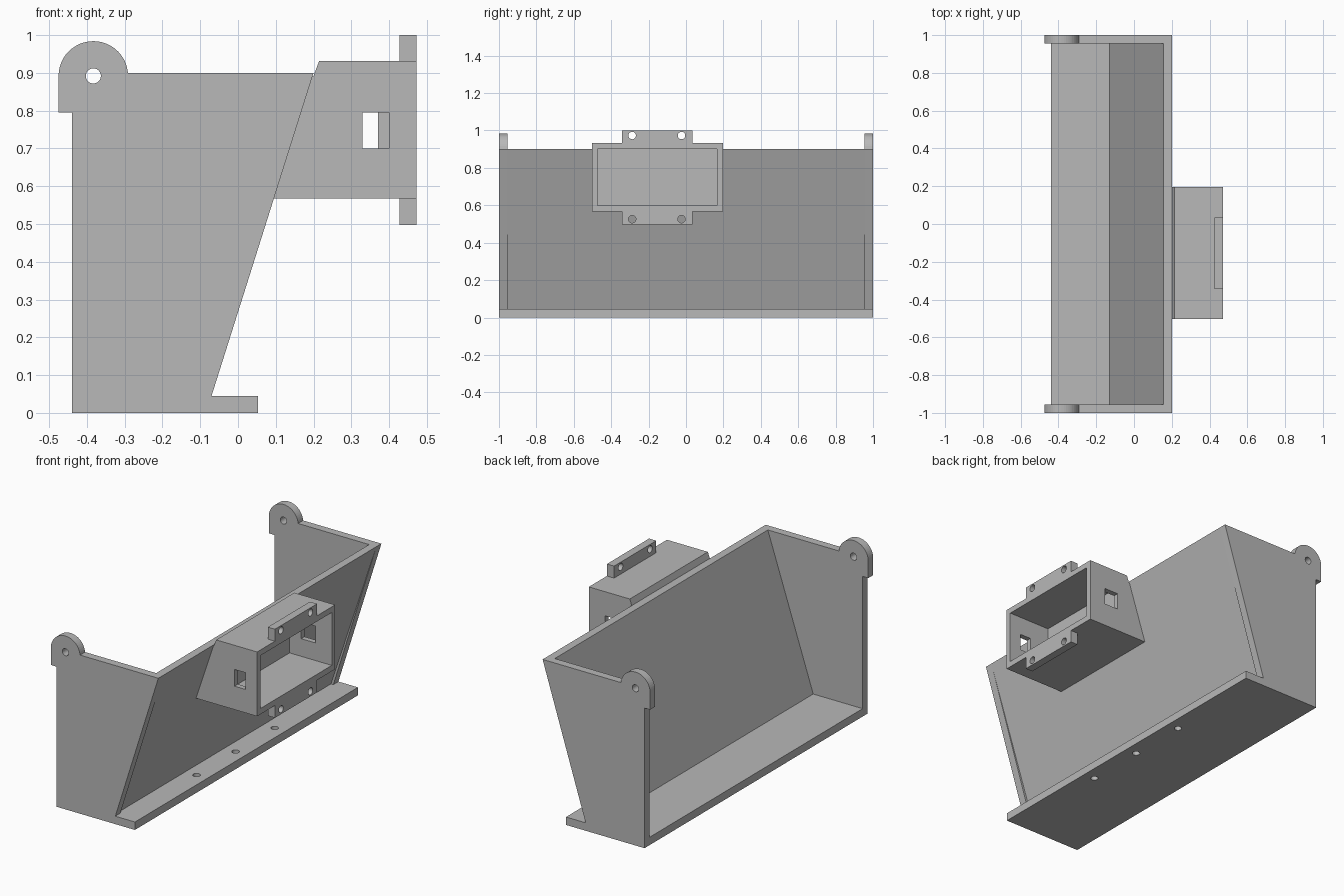
import bpy, bmesh, math
from mathutils import Vector

cube = bpy.data.objects.get("Cube")
if cube:
    bpy.data.objects.remove(cube, do_unlink=True)

grey = bpy.data.materials.new("plain grey")
grey.use_nodes = True
grey.diffuse_color = (0.48, 0.48, 0.48, 1)
grey.node_tree.nodes["Principled BSDF"].inputs["Base Color"].default_value = grey.diffuse_color


def prism(name, outline, start, depth):
    """Extrude a closed outline of 3D points along a depth vector."""
    bm = bmesh.new()
    face = bm.faces.new([bm.verts.new(Vector(p) + Vector(start)) for p in outline])
    out = bmesh.ops.extrude_face_region(bm, geom=[face])
    bmesh.ops.translate(bm, verts=[g for g in out["geom"] if isinstance(g, bmesh.types.BMVert)], vec=depth)
    bmesh.ops.recalc_face_normals(bm, faces=bm.faces)
    mesh = bpy.data.meshes.new(name)
    bm.to_mesh(mesh)
    bm.free()
    mesh.materials.append(grey)
    obj = bpy.data.objects.new(name, mesh)
    bpy.context.collection.objects.link(obj)
    return obj


def along_y(name, xz, y0, y1):
    return prism(name, [(x, 0, z) for x, z in xz], (0, y0, 0), (0, y1 - y0, 0))


def block(name, x0, x1, y0, y1, z0, z1):
    return along_y(name, [(x0, z0), (x1, z0), (x1, z1), (x0, z1)], y0, y1)


def drill(center, axis, length, radius=0.02, sides=32):
    """Round cutter centred on a point, running along one axis."""
    direction = Vector([float(i == axis) for i in range(3)])
    u, v = [Vector([float(i == k) for i in range(3)]) for k in range(3) if k != axis]
    ring = [radius * (math.cos(t) * u + math.sin(t) * v)
            for t in (2 * math.pi * i / sides for i in range(sides))]
    return prism("hole_cutter", ring, Vector(center) - direction * length / 2, direction * length)


def combine(obj, others, operation):
    """Apply booleans one after another and remove the other objects."""
    for other in others:
        mod = obj.modifiers.new("combine", 'BOOLEAN')
        mod.operation, mod.solver, mod.object = operation, 'EXACT', other
        graph = bpy.context.evaluated_depsgraph_get()
        mesh = bpy.data.meshes.new_from_object(obj.evaluated_get(graph))
        obj.modifiers.clear()
        obj.data = mesh
        bpy.data.objects.remove(other, do_unlink=True)


def merge_flat(obj):
    bm = bmesh.new()
    bm.from_mesh(obj.data)
    bmesh.ops.remove_doubles(bm, verts=bm.verts, dist=0.0002)
    bmesh.ops.dissolve_limit(bm, angle_limit=math.radians(0.5), verts=bm.verts, edges=bm.edges)
    bm.to_mesh(obj.data)
    bm.free()


# Side plates with rounded hinge ears
WALL = 0.045
EAR_X, EAR_Z, EAR_R = -0.383, 0.892, 0.092
arc = [(EAR_X + EAR_R * math.cos(t), EAR_Z + EAR_R * math.sin(t))
       for t in (math.pi * i / 24 for i in range(25))]
side = [(-0.44, 0), (0.053, 0), (0.053, WALL), (-0.07, WALL), (0.2, 0.9), (-0.291, 0.9)]
side += arc[1:] + [(-0.475, 0.795), (-0.44, 0.795)]
plates = [along_y("side_plate", side, *span) for span in ((-1, WALL - 1), (1 - WALL, 1))]

# Tray body: floor with mounting lip, sloping wall, side plates
tray = block("tray_body", -0.44, 0.053, -0.98, 0.98, 0, WALL)
slope = [(-0.145, 0), (-0.1, 0), (0.2, 0.9), (0.155, 0.9)]
wall = along_y("sloping_wall", slope, -0.98, 0.98)
combine(tray, [wall] + plates, 'UNION')
merge_flat(tray)
cutters = [drill((EAR_X, y, EAR_Z), 1, 0.2) for y in (-0.98, 0.98)]
cutters += [drill((-0.015, y, 0.02), 2, 0.12) for y in (-0.35, 0, 0.35)]
combine(tray, cutters, 'DIFFERENCE')

# Open housing on the sloping wall
BACK, FRONT, LOW, HIGH = -0.503, 0.197, 0.567, 0.932
profile = [(0.085, LOW), (0.18, 0.88), (0.2, 0.892), (0.215, HIGH), (0.472, HIGH), (0.472, LOW)]
housing = along_y("sensor_housing", profile, BACK, FRONT)
combine(housing, [
    block("pocket_cutter", 0.207, 0.6, BACK + 0.03, FRONT - 0.03, 0.6, 0.9),
    block("window_cutter", 0.33, 0.4, BACK - 0.1, BACK + 0.1, 0.7, 0.795),
    block("window_cutter", 0.28, 0.37, FRONT - 0.1, FRONT + 0.1, 0.7, 0.795),
], 'DIFFERENCE')

# Screw tabs above and below the housing opening
for name, z0, z1, hole_z in (("upper_tab", HIGH, 1.0, 0.973), ("lower_tab", 0.497, LOW, 0.526)):
    tab = block(name, 0.427, 0.472, -0.343, 0.035, z0, z1)
    combine(tab, [drill((0.45, y, hole_z), 0, 0.2) for y in (-0.288, -0.024)], 'DIFFERENCE')
